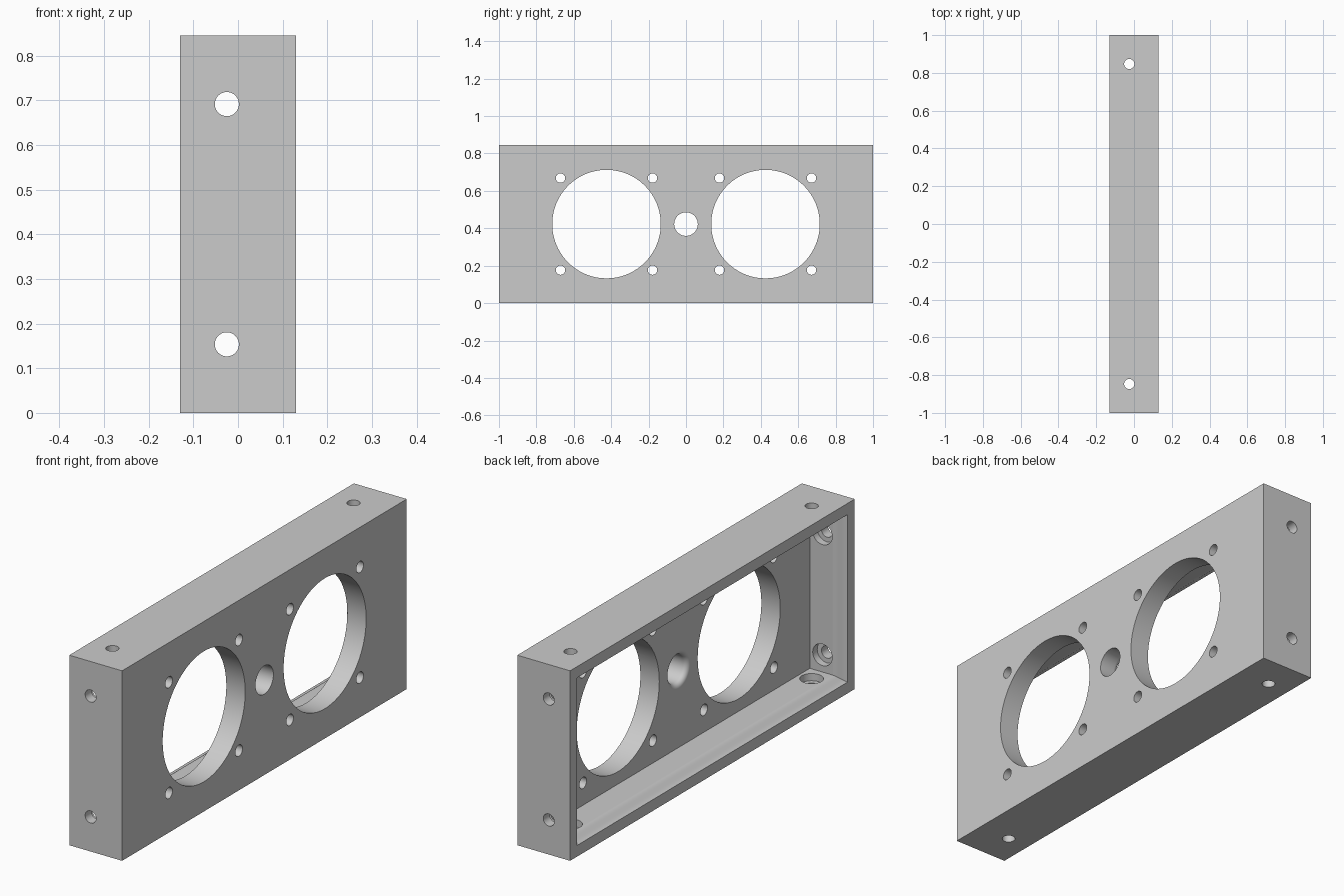
import bpy, bmesh, math
from mathutils import Vector

if "Cube" in bpy.data.objects:
    bpy.data.objects.remove(bpy.data.objects["Cube"])

HX, HY, HZ = 0.13, 1.0, 0.4225      # half sizes of the housing
FLOOR = 0.037                       # inner face of the front plate
WALL, LIP = 0.077, 0.05             # wall thickness deep inside and at the rim


def loft(name, rings):
    """Closed solid through rings with equal point counts."""
    bm = bmesh.new()
    loops = [[bm.verts.new(p) for p in ring] for ring in rings]
    n = len(loops[0])
    for a, b in zip(loops, loops[1:]):
        for i in range(n):
            j = (i + 1) % n
            bm.faces.new((a[i], a[j], b[j], b[i]))
    bm.faces.new(loops[0])
    bm.faces.new(loops[-1])
    bmesh.ops.recalc_face_normals(bm, faces=bm.faces[:])
    mesh = bpy.data.meshes.new(name)
    bm.to_mesh(mesh)
    bm.free()
    obj = bpy.data.objects.new(name, mesh)
    bpy.context.collection.objects.link(obj)
    return obj


def rect(x, inset):
    y, z = HY - inset, HZ - inset
    return [(x, sy * y, HZ + sz * z) for sy, sz in ((-1, -1), (1, -1), (1, 1), (-1, 1))]


def lathe(name, start, inward, profile, n=64):
    """Round cutter: profile holds (depth along inward, radius)."""
    d = Vector(inward)
    u = d.orthogonal().normalized()
    v = d.cross(u)
    angles = [2 * math.pi * i / n for i in range(n)]
    return loft(name, [[Vector(start) + d * t + r * (u * math.cos(a) + v * math.sin(a))
                        for a in angles] for t, r in profile])


# Solid block of the housing
housing = loft("housing", [rect(-HX, 0), rect(HX, 0)])
cutters = []

# Open back pocket, easing wider toward the rim
pocket = [rect(FLOOR, WALL)]
steps = 14
for i in range(steps + 1):
    t = i / steps
    pocket.append(rect(-0.075 - 0.055 * t, WALL - (WALL - LIP) * (3 * t * t - 2 * t ** 3)))
pocket.append(rect(-HX - 0.05, LIP))
cutters.append(loft("pocket_cutter", pocket))

# Two large round openings, each with four screw holes
plate = [(-0.05, 1), (0.13, 1)]
for sy in (-1, 1):
    cy = sy * 0.425
    cutters.append(lathe("opening_cutter", (HX, cy, HZ), (-1, 0, 0),
                         [(t, 0.29) for t, _ in plate], 96))
    for ay in (-1, 1):
        for az in (-1, 1):
            cutters.append(lathe("screw_cutter", (HX, cy + ay * 0.246, HZ + az * 0.246),
                                 (-1, 0, 0), [(t, 0.025) for t, _ in plate], 32))

# Centre hole with a rounded inner edge
depth, fil = HX - FLOOR, 0.022
centre = [(-0.05, 0.063)]
for i in range(9):
    a = math.pi / 2 * i / 8
    centre.append((depth - fil + fil * math.sin(a), 0.063 + fil * (1 - math.cos(a))))
centre.append((depth + 0.02, 0.063 + fil))
cutters.append(lathe("centre_cutter", (HX, 0, HZ), (-1, 0, 0), centre))

# Counterbored mounting holes through the end, top and bottom walls
bolt = [(-0.05, 0.027), (0.045, 0.027), (0.045, 0.048), (0.12, 0.048)]
for s in (-1, 1):
    for q in (-1, 1):
        cutters.append(lathe("end_bolt_cutter", (-0.025, s * HY, HZ + q * 0.269),
                             (0, -s, 0), bolt, 40))
        cutters.append(lathe("edge_bolt_cutter", (-0.025, q * 0.847, HZ + s * HZ),
                             (0, 0, -s), bolt, 40))

# Cut everything out of the block
bpy.context.view_layer.objects.active = housing
housing.select_set(True)
for c in cutters:
    c.hide_render = True
    mod = housing.modifiers.new("cut", 'BOOLEAN')
    mod.operation = 'DIFFERENCE'
    mod.solver = 'EXACT'
    mod.object = c
    bpy.ops.object.modifier_apply(modifier=mod.name)
for c in cutters:
    bpy.data.objects.remove(c, do_unlink=True)

# Plain grey finish
grey = bpy.data.materials.new("light_grey")
grey.diffuse_color = (0.6, 0.6, 0.6, 1)
grey.use_nodes = True
grey.node_tree.nodes["Principled BSDF"].inputs["Base Color"].default_value = grey.diffuse_color
housing.data.materials.clear()
housing.data.materials.append(grey)
bpy.ops.object.shade_smooth_by_angle(angle=math.radians(30))
